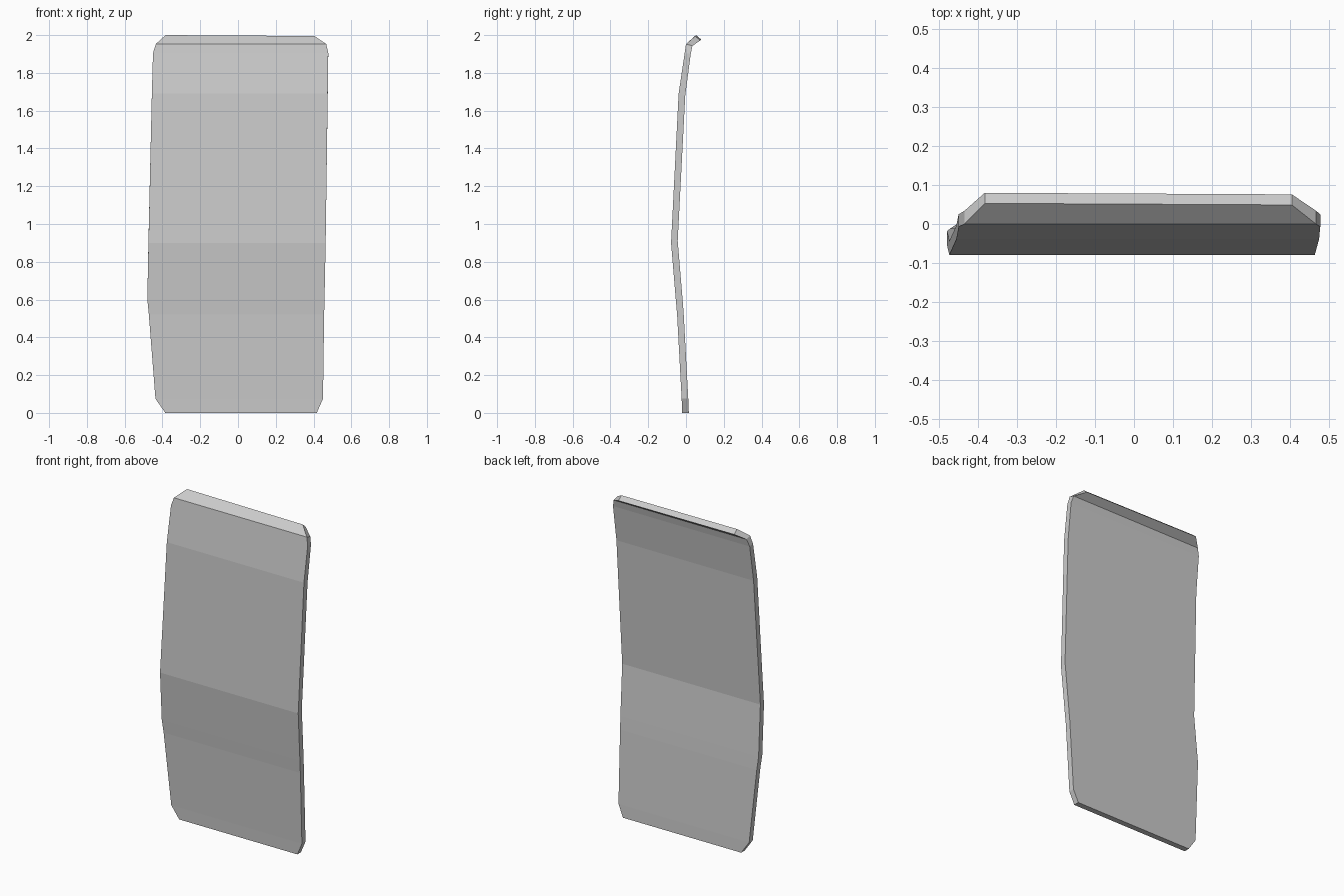
import bpy, bmesh

if "Cube" in bpy.data.objects:
    bpy.data.objects.remove(bpy.data.objects["Cube"])

# Stations up the panel: left x, right x, (front y, z), (back y, z)
stations = [
    (-0.385, 0.417, (-0.020, 0.00), (0.015, 0.00)),
    (-0.437, 0.450, (-0.023, 0.075), (0.012, 0.075)),
    (-0.472, 0.456, (-0.047, 0.52), (-0.012, 0.52)),
    (-0.480, 0.458, (-0.054, 0.60), (-0.018, 0.60)),
    (-0.474, 0.464, (-0.079, 0.90), (-0.044, 0.91)),
    (-0.456, 0.475, (-0.039, 1.69), (-0.004, 1.68)),
    (-0.450, 0.478, (-0.007, 1.905), (0.025, 1.90)),
    (-0.435, 0.467, (0.000, 1.953), (0.034, 1.943)),
    (-0.383, 0.405, (0.053, 2.00), (0.080, 1.977)),
]

# Curved panel: rectangular rings bridged from bottom to top
bm = bmesh.new()
rings = []
for left, right, front, back in stations:
    rings.append([bm.verts.new(p) for p in (
        (left, *front), (right, *front), (right, *back), (left, *back))])

# Slight slope of the top edge towards the right
for v in rings[-1][1:3]:
    v.co.y -= 0.004
    v.co.z -= 0.005

for low, high in zip(rings, rings[1:]):
    for i in range(4):
        j = (i + 1) % 4
        bm.faces.new((low[i], low[j], high[j], high[i]))
bm.faces.new(rings[0][::-1])
bm.faces.new(rings[-1])
bmesh.ops.recalc_face_normals(bm, faces=bm.faces)

mesh = bpy.data.meshes.new("curved_panel")
bm.to_mesh(mesh)
bm.free()
panel = bpy.data.objects.new("curved_panel", mesh)
bpy.context.collection.objects.link(panel)
